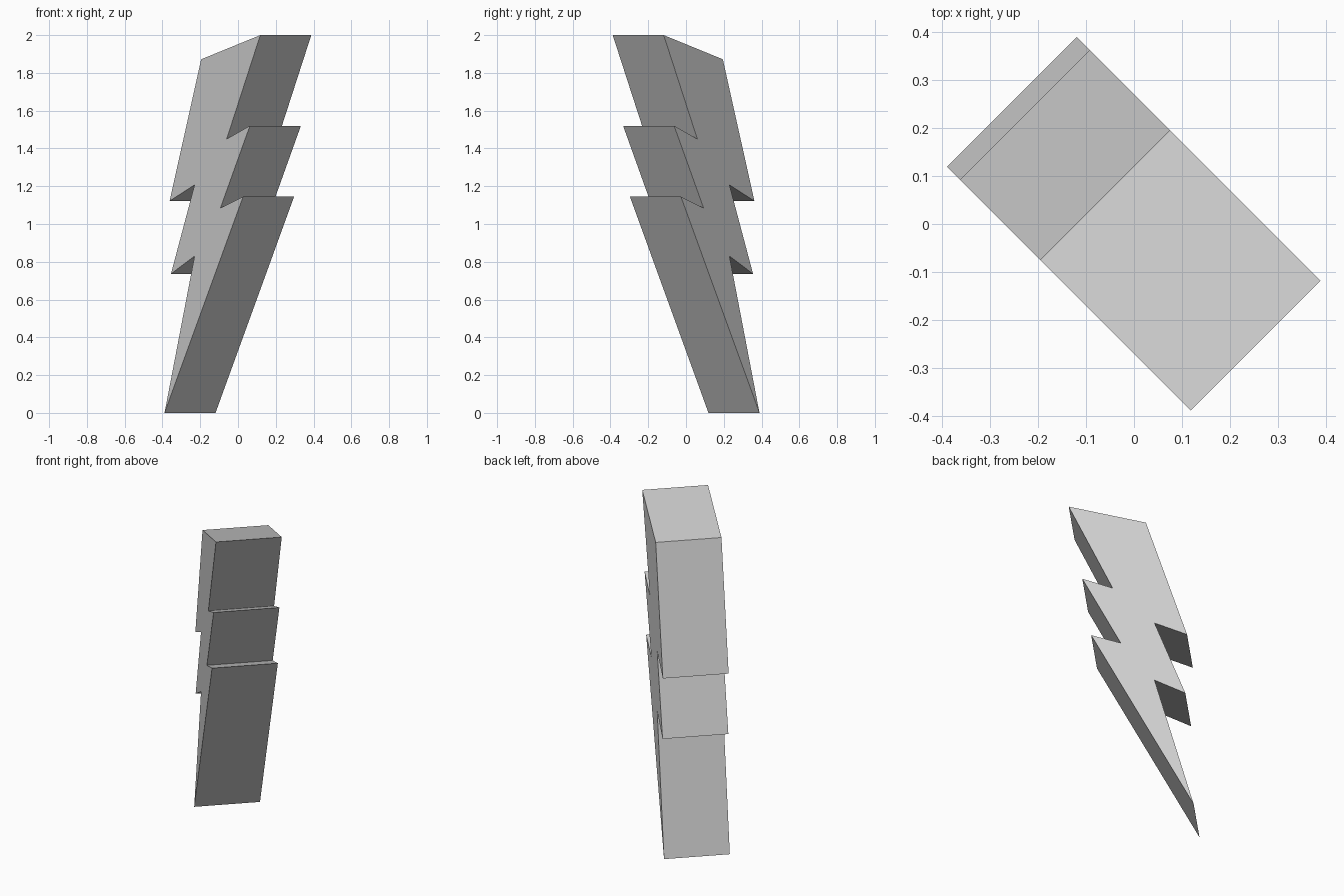
import bpy, bmesh
from mathutils import Vector

if "Cube" in bpy.data.objects:
    bpy.data.objects.remove(bpy.data.objects["Cube"])

# Bolt outline: (offset along the diagonal, height)
outline = [(-0.254, 0.0), (0.162, 1.145), (0.042, 1.085), (0.198, 1.52),
           (0.075, 1.45), (0.253, 2.0), (-0.06, 1.872), (-0.227, 1.122),
           (-0.095, 1.207), (-0.22, 0.736), (-0.095, 0.83)]
HALF = 0.135  # half thickness, per axis, across the diagonal

# Extrude the outline across the diagonal
bm = bmesh.new()
face = bm.faces.new([bm.verts.new((p - HALF, -p - HALF, z)) for p, z in outline])
ext = bmesh.ops.extrude_face_region(bm, geom=[face], use_keep_orig=True)
moved = [g for g in ext["geom"] if isinstance(g, bmesh.types.BMVert)]
bmesh.ops.translate(bm, verts=moved, vec=Vector((2 * HALF, 2 * HALF, 0)))
bmesh.ops.recalc_face_normals(bm, faces=bm.faces[:])

mesh = bpy.data.meshes.new("lightning_bolt")
bm.to_mesh(mesh)
bm.free()
bpy.context.collection.objects.link(bpy.data.objects.new("lightning_bolt", mesh))
